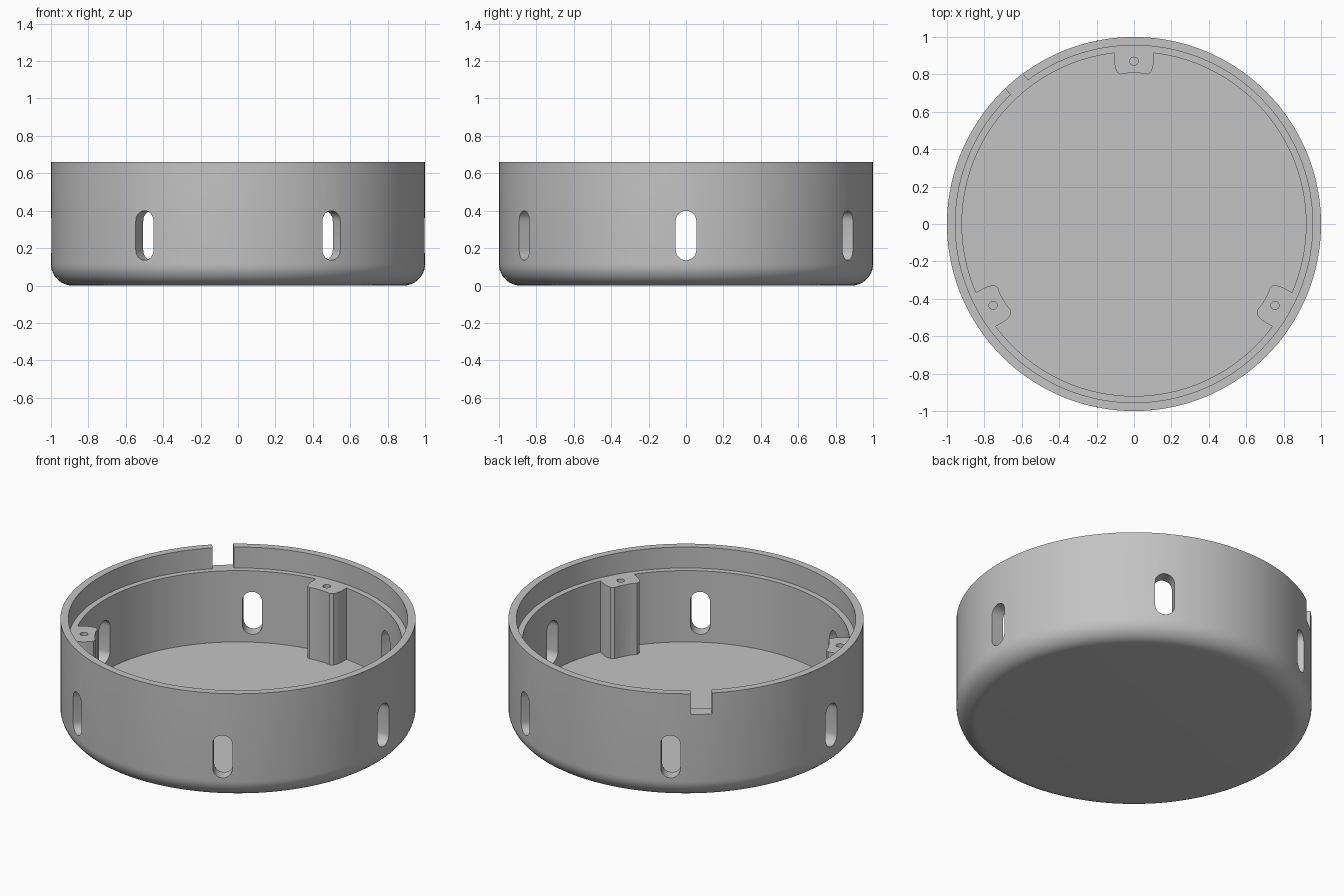
import bpy, bmesh
from math import sin, cos, pi, radians
from mathutils import Matrix, Vector

if "Cube" in bpy.data.objects:
    bpy.data.objects.remove(bpy.data.objects["Cube"], do_unlink=True)

HEIGHT, LEDGE, FLOOR = 0.66, 0.53, 0.087
R_OUT, R_RIM, R_IN, FILLET = 1.0, 0.955, 0.92, 0.115

grey = bpy.data.materials.new("plain grey")
grey.use_nodes = True
colour = (0.55, 0.55, 0.55, 1)
grey.diffuse_color = colour
grey.node_tree.nodes["Principled BSDF"].inputs["Base Color"].default_value = colour


def make_object(name, bm):
    bmesh.ops.recalc_face_normals(bm, faces=bm.faces)
    mesh = bpy.data.meshes.new(name)
    bm.to_mesh(mesh)
    bm.free()
    mesh.materials.append(grey)
    obj = bpy.data.objects.new(name, mesh)
    bpy.context.collection.objects.link(obj)
    return obj


def prism(name, outline, direction, angle):
    """Extrude a closed outline, then turn it about the z axis."""
    bm = bmesh.new()
    face = bm.faces.new([bm.verts.new(p) for p in outline])
    new = bmesh.ops.extrude_face_region(bm, geom=[face], use_keep_orig=True)["geom"]
    verts = [v for v in new if isinstance(v, bmesh.types.BMVert)]
    bmesh.ops.translate(bm, verts=verts, vec=Vector(direction))
    bmesh.ops.rotate(bm, verts=bm.verts, matrix=Matrix.Rotation(radians(angle), 3, "Z"))
    return make_object(name, bm)


def combine(target, tool, operation):
    tool.hide_render = True
    mod = target.modifiers.new(tool.name, "BOOLEAN")
    mod.operation, mod.solver, mod.object = operation, "EXACT", tool
    bpy.context.view_layer.objects.active = target
    bpy.ops.object.modifier_apply(modifier=mod.name)
    bpy.data.objects.remove(tool, do_unlink=True)


# Round tray: lathe the wall section with its rounded foot and lid ledge
section = [(0, 0)]
for i in range(13):
    a = i / 12 * pi / 2
    section.append((R_OUT - FILLET + FILLET * sin(a), FILLET - FILLET * cos(a)))
section += [(R_OUT, HEIGHT), (R_RIM, HEIGHT), (R_RIM, LEDGE),
            (R_IN, LEDGE), (R_IN, FLOOR), (0, FLOOR)]
bm = bmesh.new()
ring = [bm.verts.new((r, 0, z)) for r, z in section]
edges = [bm.edges.new(pair) for pair in zip(ring, ring[1:])]
bmesh.ops.spin(bm, geom=ring + edges, cent=(0, 0, 0), axis=(0, 0, 1),
               angle=2 * pi, steps=144, use_merge=True)
bmesh.ops.remove_doubles(bm, verts=bm.verts, dist=1e-5)
tray = make_object("round_tray", bm)

# Three screw posts against the wall, each with a blind pilot hole
half = [(0.95, 0.105), (0.86, 0.105), (0.835, 0.1), (0.81, 0.09), (0.8, 0.07)]
post = half + [(0.807, 0.03), (0.807, -0.03)] + [(r, -t) for r, t in reversed(half)]
for angle in (90, 210, 330):
    body = prism("screw_post", [(r, t, FLOOR - 0.03) for r, t in post],
                 (0, 0, LEDGE - FLOOR + 0.03), angle)
    combine(tray, body, "UNION")
    circle = [(0.87 + 0.022 * cos(k * pi / 12), 0.022 * sin(k * pi / 12), LEDGE - 0.25)
              for k in range(24)]
    combine(tray, prism("pilot_hole", circle, (0, 0, 0.4), angle), "DIFFERENCE")

# Six upright slots with round ends
W, LOW, HIGH = 0.055, 0.135, 0.4
slot = []
for k in range(13):
    a = k * pi / 12
    slot.append((0.85, W * cos(a), HIGH - W + W * sin(a)))
for k in range(13):
    a = pi + k * pi / 12
    slot.append((0.85, W * cos(a), LOW + W + W * sin(a)))
for angle in range(0, 360, 60):
    combine(tray, prism("wall_slot", slot, (0.25, 0, 0), angle), "DIFFERENCE")

# Notch through the rim, down to the ledge
notch = [(0.935, -0.06, LEDGE), (0.935, 0.06, LEDGE),
         (0.935, 0.06, 0.8), (0.935, -0.06, 0.8)]
combine(tray, prism("rim_notch", notch, (0.15, 0, 0), 130), "DIFFERENCE")

# Smooth the curved walls, keep the rims crisp
bpy.ops.object.select_all(action="DESELECT")
tray.select_set(True)
bpy.context.view_layer.objects.active = tray
bpy.ops.object.shade_smooth_by_angle(angle=radians(30))
